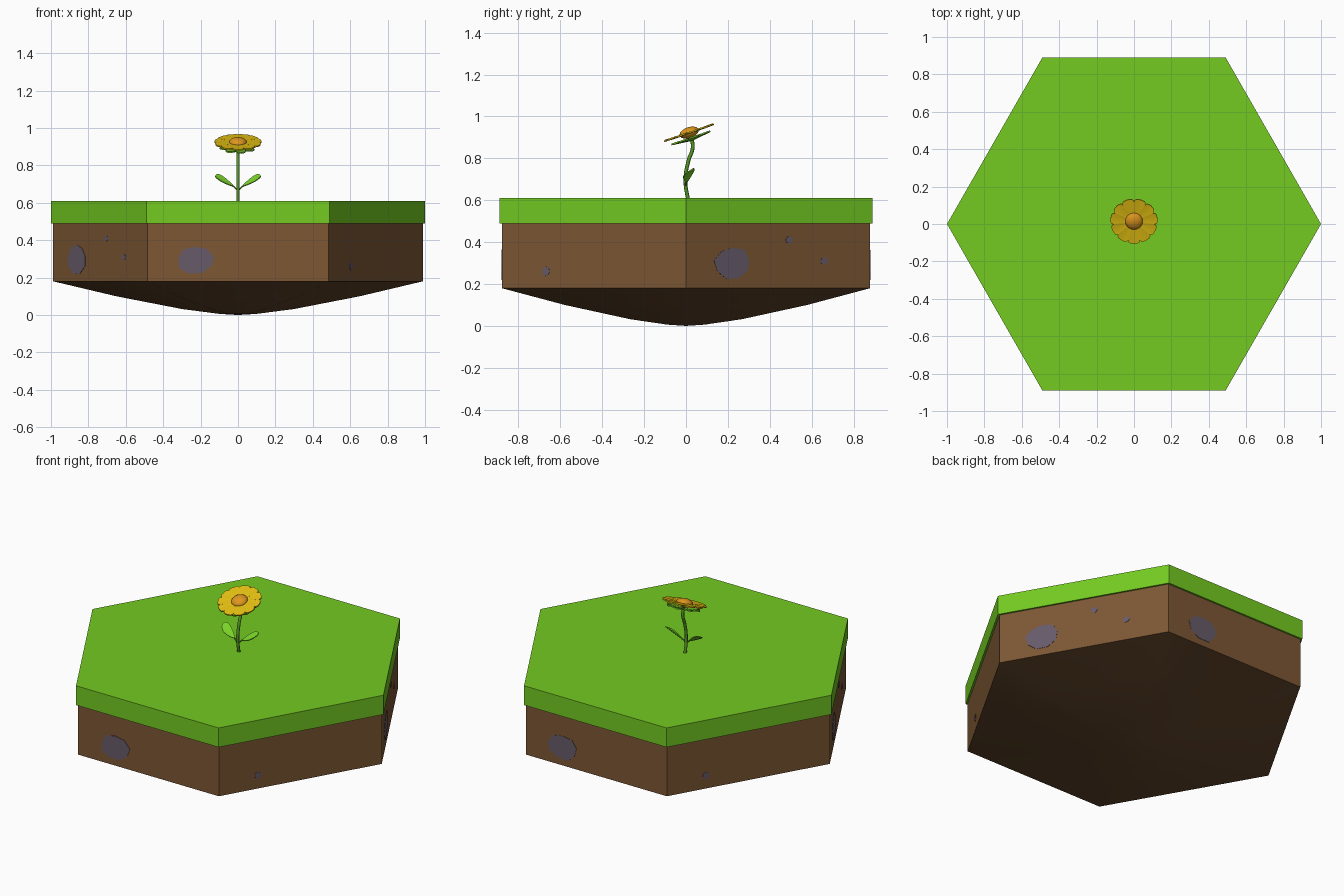
import bpy, bmesh, math, random
from mathutils import Vector, Matrix

if "Cube" in bpy.data.objects:
    bpy.data.objects.remove(bpy.data.objects["Cube"])

random.seed(4)


def mat(name, r, g, b):
    def lin(c):
        c /= 255
        return c / 12.92 if c <= 0.04045 else ((c + 0.055) / 1.055) ** 2.4
    m = bpy.data.materials.new(name)
    m.diffuse_color = (lin(r), lin(g), lin(b), 1)
    m.use_nodes = True
    m.node_tree.nodes["Principled BSDF"].inputs["Base Color"].default_value = m.diffuse_color
    return m


GRASS = mat("grass green", 116, 203, 34)
DIRT = mat("dirt brown", 125, 87, 52)
UNDER = mat("deep dirt brown", 100, 71, 44)
STONE = mat("stone grey", 103, 91, 105)
STEM = mat("stem green", 84, 150, 36)
LEAF = mat("leaf green", 122, 210, 42)
PETAL = mat("petal yellow", 228, 192, 18)
CORE = mat("flower orange", 222, 150, 30)

# Hexagon outline, counter-clockwise seen from above, starting at the left corner
HEX = [(-1, 0), (-0.49, -0.89), (0.49, -0.89), (1, 0), (0.49, 0.89), (-0.49, 0.89)]
INSET = 0.988


def finish(name, bm, material, smooth=None):
    bmesh.ops.recalc_face_normals(bm, faces=bm.faces)
    me = bpy.data.meshes.new(name)
    bm.to_mesh(me)
    bm.free()
    ob = bpy.data.objects.new(name, me)
    bpy.context.collection.objects.link(ob)
    me.materials.append(material)
    if smooth:
        bpy.ops.object.select_all(action='DESELECT')
        ob.select_set(True)
        bpy.context.view_layer.objects.active = ob
        bpy.ops.object.shade_smooth_by_angle(angle=math.radians(smooth))
    return ob


def hex_slab(name, rings, material, apex=None, smooth=None):
    """Stack of scaled hexagon rings (scale, z), first ring lowest."""
    bm = bmesh.new()
    loops = [[bm.verts.new((x * s, y * s, z)) for x, y in HEX] for s, z in rings]
    for a, b in zip(loops, loops[1:]):
        for i in range(6):
            j = (i + 1) % 6
            bm.faces.new((a[i], a[j], b[j], b[i]))
    bm.faces.new(loops[-1])
    if apex is None:
        bm.faces.new(loops[0])
    else:
        tip = bm.verts.new((0, 0, apex))
        for i in range(6):
            bm.faces.new((tip, loops[0][i], loops[0][(i + 1) % 6]))
    return finish(name, bm, material, smooth)


# Tile layers
hex_slab("grass_layer", [(1, 0.49), (1, 0.61)], GRASS)
hex_slab("dirt_layer", [(INSET, 0.18), (INSET, 0.492)], DIRT)
hex_slab("rounded_underside",
         [(0.1, 0.006), (0.3, 0.032), (0.65, 0.1), (INSET, 0.18)], UNDER, apex=0, smooth=25)


def stone(name, side, t, z, rx, rz):
    """Thin irregular plate on one dirt side, t runs left to right along it."""
    a = Vector((*HEX[side], 0)) * INSET
    b = Vector((*HEX[(side + 1) % 6], 0)) * INSET
    along = (b - a).normalized()
    out = along.cross(Vector((0, 0, 1)))
    c = a.lerp(b, t) + Vector((0, 0, z))
    bm = bmesh.new()
    pts = []
    for i in range(9):
        w = math.tau * i / 9 + 0.2
        k = random.uniform(0.9, 1.08)
        pts.append(c + along * rx * k * math.cos(w) + Vector((0, 0, rz * k * math.sin(w))))
    back = [bm.verts.new(p - out * 0.002) for p in pts]
    front = [bm.verts.new(p + out * 0.002) for p in pts]
    bm.faces.new(front)
    bm.faces.new(back)
    for i in range(9):
        j = (i + 1) % 9
        bm.faces.new((back[i], back[j], front[j], front[i]))
    finish(name, bm, STONE)


# Embedded stones, the same pattern on opposite sides
for half in (0, 3):
    stone("large_stone", half, 0.25, 0.30, 0.10, 0.08)
    stone("pebble", half, 0.56, 0.41, 0.02, 0.018)
    stone("pebble", half, 0.75, 0.31, 0.02, 0.018)
    stone("large_stone", half + 1, 0.265, 0.295, 0.10, 0.075)
    stone("pebble", half + 2, 0.24, 0.26, 0.02, 0.022)


def tube(name, pts, radius, material):
    cu = bpy.data.curves.new(name, 'CURVE')
    cu.dimensions = '3D'
    cu.bevel_depth = radius
    cu.bevel_resolution = 2
    cu.use_fill_caps = True
    cu.resolution_u = 6
    sp = cu.splines.new('BEZIER')
    sp.bezier_points.add(len(pts) - 1)
    for bp, p in zip(sp.bezier_points, pts):
        bp.co = p
        bp.handle_left_type = bp.handle_right_type = 'AUTO'
    ob = bpy.data.objects.new(name, cu)
    bpy.context.collection.objects.link(ob)
    cu.materials.append(material)


def add_blade(bm, start, end, side, half_w, profile, fold, thick):
    """Closed leaf shape with a centre rib; profile gives relative widths."""
    start, end, side = Vector(start), Vector(end), Vector(side).normalized()
    up = (end - start).cross(side).normalized()
    if up.z < 0:
        up = -up
    n = len(profile)
    layers = []
    for h in (-thick / 2, thick / 2):
        rows = []
        for i, w in enumerate(profile):
            # samples crowd toward the tip so that it looks round
            p = start.lerp(end, math.sin(math.pi / 2 * i / (n - 1))) + up * h
            rows.append([bm.verts.new(p + side * k * w * half_w + up * fold * w * abs(k))
                         for k in (-1, 0, 1)])
        for a, b in zip(rows, rows[1:]):
            for k in (0, 1):
                bm.faces.new((a[k], a[k + 1], b[k + 1], b[k]))
        layers.append(rows)
    lo, hi = layers
    rim = lambda r: ([q[0] for q in r] + [r[-1][1]] + [q[2] for q in reversed(r)] + [r[0][1]])
    a, b = rim(lo), rim(hi)
    for i in range(len(a)):
        j = (i + 1) % len(a)
        bm.faces.new((a[i], a[j], b[j], b[i]))


# Curved stem
tube("stem", [(0, 0.01, 0.60), (0, -0.003, 0.695), (0, 0.012, 0.79),
              (0, 0.032, 0.85), (0, 0.022, 0.915)], 0.009, STEM)

# Two leaves with stalks
for s in (-1, 1):
    tube("leaf_stalk", [(0, -0.002, 0.665), (s * 0.015, 0, 0.68), (s * 0.03, 0.005, 0.692)],
         0.004, STEM)
    bm = bmesh.new()
    add_blade(bm, (s * 0.025, 0.005, 0.688), (s * 0.122, 0.022, 0.742), (0, 0.8, 0.5), 0.03,
              [0.1, 0.55, 0.85, 1, 0.97, 0.75, 0.42, 0.06], 0.006, 0.005)
    finish("leaf", bm, LEAF, 40)

# Flower head, tilted toward the front
HEAD = Matrix.Translation((0, 0.016, 0.92)) @ Matrix.Rotation(math.radians(19), 4, 'X')


def rosette(name, count, r0, r1, z0, z1, half_w, profile, material, turn):
    bm = bmesh.new()
    for i in range(count):
        w = turn + math.tau * i / count
        c, s = math.cos(w), math.sin(w)
        add_blade(bm, (c * r0, s * r0, z0), (c * r1, s * r1, z1), (-s, c, 0),
                  half_w, profile, 0.003, 0.007)
    finish(name, bm, material, 40).matrix_world = HEAD


rosette("petals", 11, 0.03, 0.126, 0.0, 0.002, 0.031,
        [0.35, 0.5, 0.7, 0.88, 1, 0.95, 0.7, 0.25], PETAL, -math.pi / 2)
rosette("sepals", 8, 0.0, 0.1, -0.035, -0.024, 0.026,
        [0.2, 0.6, 0.9, 1, 0.85, 0.5, 0.08], LEAF, 0.2)

# Domed flower centre
bm = bmesh.new()
bmesh.ops.create_uvsphere(bm, u_segments=20, v_segments=12, radius=1)
bmesh.ops.scale(bm, vec=(0.047, 0.047, 0.026), verts=bm.verts)
finish("flower_centre", bm, CORE, 60).matrix_world = HEAD @ Matrix.Translation((0, 0, 0.003))
